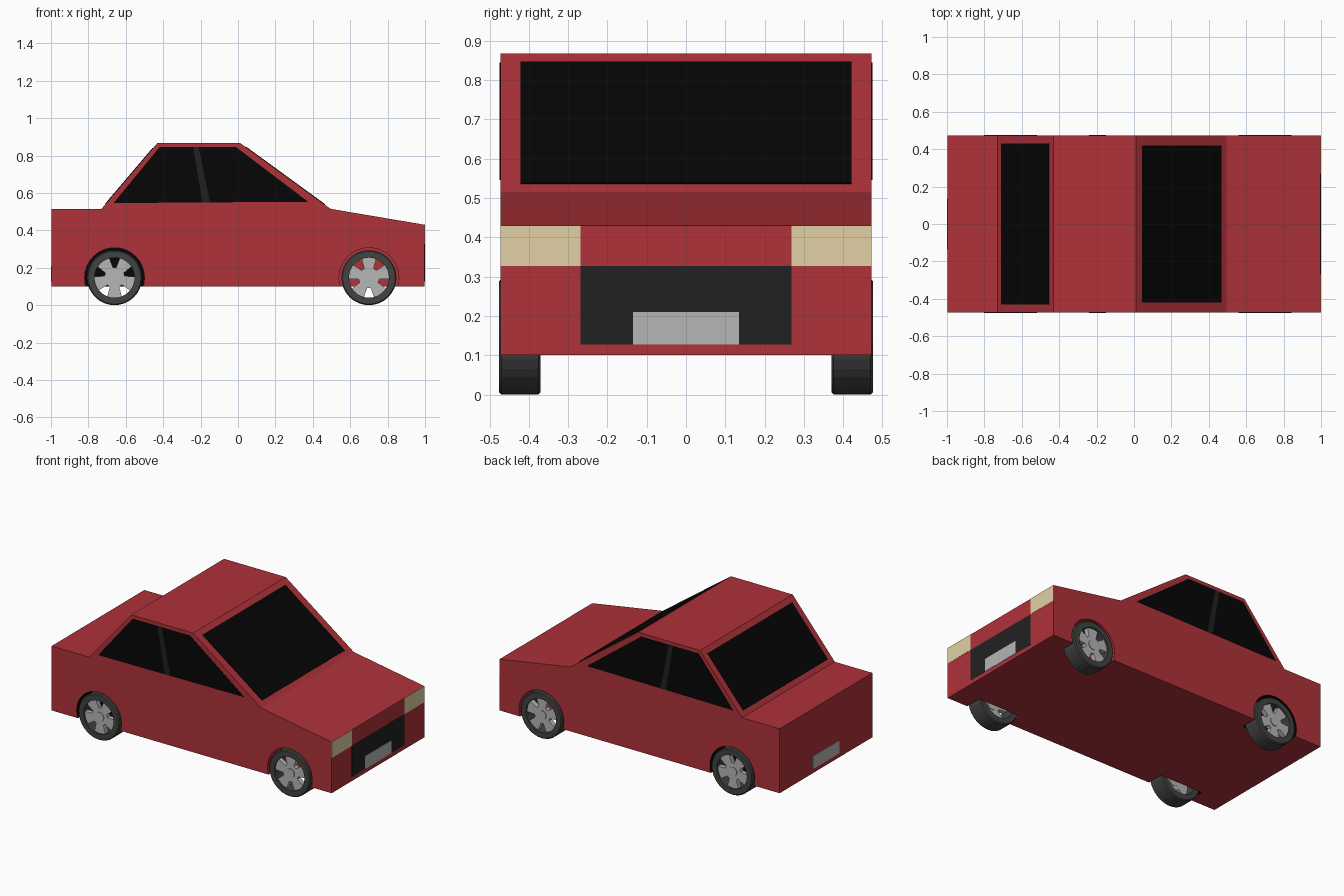
import bpy, bmesh, math
from mathutils import Vector

if "Cube" in bpy.data.objects:
    bpy.data.objects.remove(bpy.data.objects["Cube"])


def material(name, hex_rgb):
    m = bpy.data.materials.new(name)
    rgb = [(int(hex_rgb[i:i + 2], 16) / 255) ** 2.2 for i in (0, 2, 4)]
    m.diffuse_color = (*rgb, 1)
    m.use_nodes = True
    m.node_tree.nodes["Principled BSDF"].inputs["Base Color"].default_value = m.diffuse_color
    return m


RED = material("paint", "AC353C")
BLACK = material("glass", "0E0E0E")
DARK = material("dark_trim", "262626")
RUBBER = material("rubber", "434543")
CREAM = material("lamp", "E2CFA4")
SILVER = material("silver", "B4B4B4")


def slab(name, pts, depth, mat):
    """Extrude a 3D polygon along the vector depth."""
    bm = bmesh.new()
    face = bm.faces.new([bm.verts.new(p) for p in pts])
    ext = bmesh.ops.extrude_face_region(bm, geom=[face], use_keep_orig=True)
    verts = [v for v in ext["geom"] if isinstance(v, bmesh.types.BMVert)]
    bmesh.ops.translate(bm, verts=verts, vec=Vector(depth))
    bmesh.ops.recalc_face_normals(bm, faces=bm.faces)
    me = bpy.data.meshes.new(name)
    bm.to_mesh(me)
    bm.free()
    me.materials.append(mat)
    ob = bpy.data.objects.new(name, me)
    bpy.context.collection.objects.link(ob)
    return ob


def circle(x, z, r, y, n=32):
    return [(x + r * math.cos(2 * math.pi * i / n), y, z + r * math.sin(2 * math.pi * i / n)) for i in range(n)]


W = 0.472
WHEEL_Z, WHEEL_R = 0.147, 0.147
REAR_X, FRONT_X = -0.66, 0.70

# Body shell from the side profile
profile = [(-0.998, 0.10), (0.998, 0.10), (0.998, 0.43), (0.495, 0.515),
           (0.01, 0.868), (-0.43, 0.868), (-0.73, 0.515), (-0.998, 0.515)]
body = slab("body", [(x, -W, z) for x, z in profile], (0, 2 * W, 0), RED)

# Wheel arches cut into the body
for x in (REAR_X, FRONT_X):
    for s in (-1, 1):
        cutter = slab("arch_cutter", circle(x, 0.147, 0.16, s * 0.365), (0, s * 0.2, 0), RED)
        cutter.hide_render = True
        mod = body.modifiers.new("arch", "BOOLEAN")
        mod.operation, mod.solver, mod.object = "DIFFERENCE", "EXACT", cutter
        bpy.context.view_layer.objects.active = body
        bpy.ops.object.modifier_apply(modifier=mod.name)
        bpy.data.objects.remove(cutter)

# Dark lining of the rear arches
body.data.materials.append(BLACK)
lining = len(body.data.materials) - 1
for p in body.data.polygons:
    c = p.center
    if abs(c.x - REAR_X) < 0.165 and 0.102 < c.z < 0.312 and 0.36 < abs(c.y) < 0.47:
        p.material_index = lining

# Side windows with a slanted pillar
window = [(-0.665, 0.546), (0.375, 0.553), (-0.01, 0.845), (-0.42, 0.845)]
pillar = [(-0.19, 0.549), (-0.15, 0.549), (-0.21, 0.845), (-0.24, 0.845)]
for side, s in (("right", -1), ("left", 1)):
    slab(side + "_window", [(x, s * (W - 0.002), z) for x, z in window], (0, s * 0.004, 0), BLACK)
    slab(side + "_pillar", [(x, s * (W - 0.001), z) for x, z in pillar], (0, s * 0.004, 0), DARK)


def sloped_window(name, low, high, half, t0, t1, out):
    """Glass between fractions t0 and t1 of a sloped cabin side."""
    low, high = Vector(low), Vector(high)
    a, b = low.lerp(high, t0), low.lerp(high, t1)
    n = Vector((high.y - low.y, low.x - high.x)).normalized() * out * 0.003
    pts = [(a.x, -half, a.y), (a.x, half, a.y), (b.x, half, b.y), (b.x, -half, b.y)]
    slab(name, pts, (n.x, 0, n.y), BLACK)


sloped_window("windscreen", profile[3], profile[4], 0.421, 0.06, 0.935, 1)
sloped_window("rear_window", profile[6], profile[5], 0.43, 0.07, 0.92, -1)


# Front and rear panels
def end_panel(name, s, y0, y1, z0, z1, out, mat):
    pts = [(s * 0.997, y0, z0), (s * 0.997, y1, z0), (s * 0.997, y1, z1), (s * 0.997, y0, z1)]
    slab(name, pts, (s * out, 0, 0), mat)


end_panel("grille", 1, -0.268, 0.268, 0.127, 0.327, 0.002, DARK)
end_panel("right_headlight", 1, -W, -0.268, 0.327, 0.43, 0.002, CREAM)
end_panel("left_headlight", 1, 0.268, W, 0.327, 0.43, 0.002, CREAM)
end_panel("front_plate", 1, -0.135, 0.135, 0.127, 0.21, 0.003, SILVER)
end_panel("rear_plate", -1, -0.135, 0.135, 0.127, 0.21, 0.003, SILVER)


# Wheels: hollow tyre ring plus five-spoke rim
def tyre(name, x, s):
    bm = bmesh.new()
    section = [(0.107, 0.37), (0.141, 0.37), (WHEEL_R, 0.376),
               (WHEEL_R, 0.470), (0.141, 0.476), (0.107, 0.476)]
    rings = [[bm.verts.new(p) for p in circle(x, WHEEL_Z, r, s * y)] for r, y in section]
    for a, b in zip(rings, rings[1:] + rings[:1]):
        for i in range(len(a)):
            j = (i + 1) % len(a)
            bm.faces.new((a[i], a[j], b[j], b[i]))
    bmesh.ops.recalc_face_normals(bm, faces=bm.faces)
    me = bpy.data.meshes.new(name)
    bm.to_mesh(me)
    bm.free()
    me.materials.append(RUBBER)
    bpy.context.collection.objects.link(bpy.data.objects.new(name, me))


for end, x, turn in (("rear", REAR_X, 270), ("front", FRONT_X, 90)):
    for side, s in (("right", -1), ("left", 1)):
        tyre(f"{end}_{side}_tyre", x, s)
        star = []
        for k in range(5):
            for r, d in ((0.055, -27), (0.109, -21), (0.109, 0), (0.109, 21), (0.055, 27)):
                a = math.radians(turn + 72 * k + d)
                star.append((x + r * math.cos(a), s * 0.435, WHEEL_Z + r * math.sin(a)))
        slab(f"{end}_{side}_rim", star, (0, s * 0.03, 0), SILVER)
        slab(f"{end}_{side}_hub", circle(x, WHEEL_Z, 0.03, s * 0.43, 16), (0, s * 0.04, 0), SILVER)
